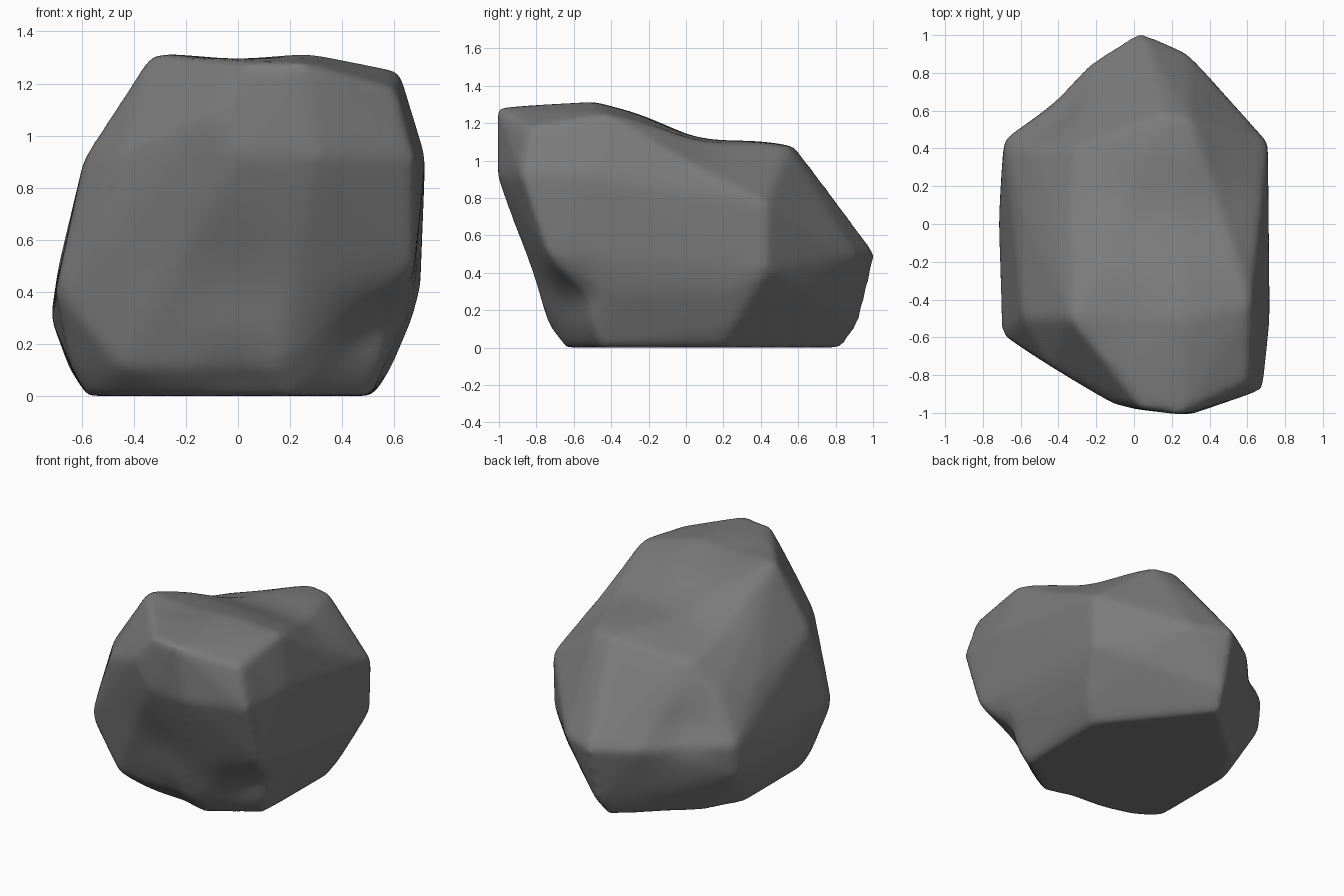
import bpy, bmesh
from math import exp
from mathutils import Vector

cube = bpy.data.objects.get("Cube")
if cube:
    bpy.data.objects.remove(cube, do_unlink=True)

# Stone colour
stone = bpy.data.materials.new("dark grey stone")
stone.use_nodes = True
colour = (0.2, 0.2, 0.2, 1)
stone.diffuse_color = colour
shader = stone.node_tree.nodes["Principled BSDF"]
shader.inputs["Base Color"].default_value = colour
shader.inputs["Roughness"].default_value = 0.9

# Corner points of the boulder, grouped by height
rings = {
    0: [(.51, -.45), (.52, .2), (0, .84), (-.44, .45), (-.58, .2),
        (-.58, -.42), (-.45, -.51), (-.25, -.57), (.2, -.65)],
    .11: [(.59, .25), (.03, .92), (-.65, .1), (-.64, -.45), (-.45, -.65), (.15, -.74)],
    .3: [(.64, -.49), (.67, .25), (.47, .62), (.05, .96), (-.69, .42), (-.72, 0)],
    .41: [(.7, .43), (-.7, -.59)],
    .5: [(.68, -.74), (.28, .91), (.03, 1.015), (-.25, .84), (-.69, .45)],
    .77: [(.71, .43), (-.53, .38), (-.6, .1)],
    .92: [(.72, -.5), (.68, -.88), (.3, -1.01), (0, -.98), (-.45, -.75),
          (-.59, -.5), (-.48, .1)],
    .97: [(.6, .2), (.54, .3), (-.41, .17), (-.33, .4), (0, .57)],
    1.08: [(.15, .58), (.3, .55), (-.12, -.95)],
    1.18: [(.61, -.84)],
    1.25: [(.62, -.42)],
    1.28: [(.25, -1.01), (.05, -.98)],
    1.32: [(-.33, -.5), (.27, -.5)],
}

# Wrap the corners in a faceted hull
bm = bmesh.new()
for height, ring in rings.items():
    for x, y in ring:
        bm.verts.new((x, y, height))
hull = bmesh.ops.convex_hull(bm, input=bm.verts)
loose = set(hull["geom_interior"] + hull["geom_unused"])
bmesh.ops.delete(bm, geom=[v for v in loose if isinstance(v, bmesh.types.BMVert)],
                 context="VERTS")
bmesh.ops.recalc_face_normals(bm, faces=bm.faces)
mesh = bpy.data.meshes.new("boulder")
bm.to_mesh(mesh)
bm.free()
boulder = bpy.data.objects.new("boulder", mesh)
bpy.context.collection.objects.link(boulder)
bpy.context.view_layer.objects.active = boulder
boulder.select_set(True)

# Even out the mesh and wear down its edges
remesh = boulder.modifiers.new("even mesh", "REMESH")
remesh.mode = "VOXEL"
remesh.voxel_size = 0.025
wear = boulder.modifiers.new("worn edges", "SMOOTH")
wear.factor = 0.5
wear.iterations = 12
for name in ("even mesh", "worn edges"):
    bpy.ops.object.modifier_apply(modifier=name)


def dent(centre, radius, push):
    """Push the surface softly around a point."""
    for v in boulder.data.vertices:
        d = (v.co - Vector(centre)).length / radius
        v.co += Vector(push) * exp(-d * d)


# Saddle on the top
dent((-.1, .08, 1.18), .3, (0, 0, -.06))
dent((.35, .05, 1.15), .3, (0, 0, -.06))
dent((0, -.5, 1.32), .2, (0, 0, -.02))
# Undercut at the lower front corner
dent((.62, -.62, .28), .15, (-.02, .06, 0))
dent((.45, -.68, .24), .16, (0, .05, 0))
dent((0, -.66, .08), .14, (0, .03, 0))
# Shallow hollows on the front and the back
dent((0, -.85, .45), .25, (0, .03, 0))
dent((-.44, .64, .6), .2, (.03, -.04, 0))

boulder.data.materials.clear()
boulder.data.materials.append(stone)
bpy.ops.object.shade_smooth()
